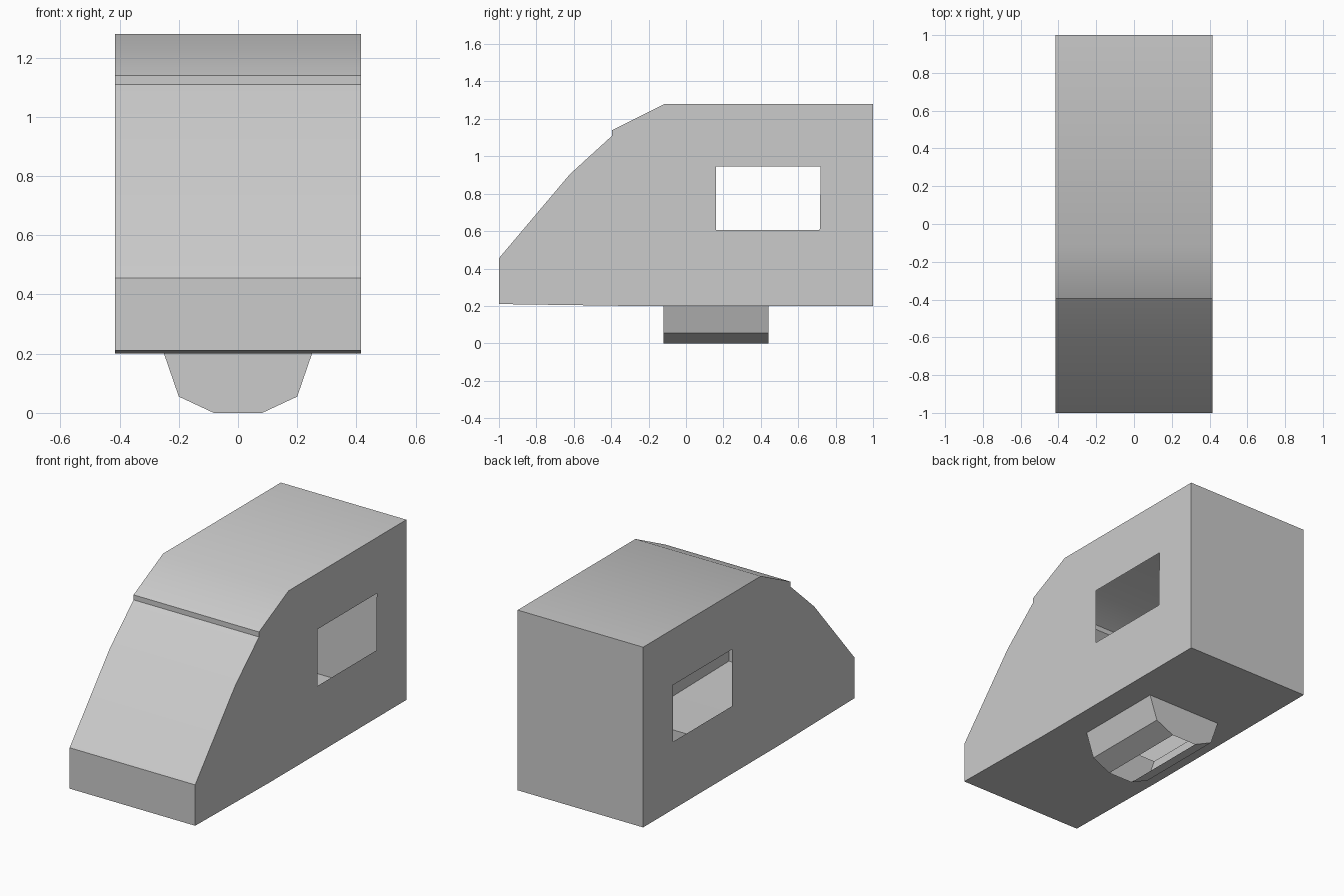
import bpy, bmesh
from mathutils import Vector

if "Cube" in bpy.data.objects:
    bpy.data.objects.remove(bpy.data.objects["Cube"])

HALF_W = 0.416


def finish(name, bm):
    bmesh.ops.remove_doubles(bm, verts=bm.verts, dist=0.0005)
    bmesh.ops.recalc_face_normals(bm, faces=bm.faces)
    mesh = bpy.data.meshes.new(name)
    bm.to_mesh(mesh)
    bm.free()
    obj = bpy.data.objects.new(name, mesh)
    bpy.context.collection.objects.link(obj)
    return obj


def plate(bm, outline, hole, normal):
    """Flat sheet with one opening."""
    edges = []
    for loop in (outline, hole):
        vs = [bm.verts.new(p) for p in loop]
        edges += [bm.edges.new((vs[i - 1], vs[i])) for i in range(len(vs))]
    bmesh.ops.triangle_fill(bm, edges=edges, use_beauty=True, normal=Vector(normal))


def rect(a0, a1, b0, b1):
    return [(a0, b0), (a1, b0), (a1, b1), (a0, b1)]


# Cab shell: side profile in (y, z), from front of flat floor round to its back
profile = [(-0.3, 0.2), (-1, 0.21), (-1, 0.455), (-0.62, 0.905), (-0.395, 1.11),
           (-0.395, 1.14), (-0.115, 1.28), (1, 1.28), (1, 0.2)]
window = [(0.16, 0.605), (0.715, 0.605), (0.72, 0.945), (0.16, 0.945)]

bm = bmesh.new()
for (y0, z0), (y1, z1) in zip(profile, profile[1:]):
    bm.faces.new([bm.verts.new(p) for p in (
        (-HALF_W, y0, z0), (HALF_W, y0, z0), (HALF_W, y1, z1), (-HALF_W, y1, z1))])

# Side walls with window openings
for x in (-HALF_W, HALF_W):
    plate(bm, [(x, y, z) for y, z in profile], [(x, y, z) for y, z in window], (1, 0, 0))

# Floor, open above the tray
plate(bm, [(x, y, 0.2) for x, y in rect(-HALF_W, HALF_W, -0.3, 1)],
      [(x, y, 0.2) for x, y in rect(-0.25, 0.25, -0.12, 0.44)], (0, 0, 1))
body = finish("cab_shell", bm)

# Smooth the roof and windscreen, keep the corners sharp
bpy.context.view_layer.objects.active = body
body.select_set(True)
bpy.ops.object.shade_smooth_by_angle(angle=0.56)

# Underside tray: tapered walls, two end caps, open at the bottom
section = [(0.25, 0.2), (0.2, 0.055), (0.082, 0)]
bm = bmesh.new()
for s in (-1, 1):
    for (x0, z0), (x1, z1) in zip(section, section[1:]):
        bm.faces.new([bm.verts.new(p) for p in (
            (s * x0, -0.12, z0), (s * x0, 0.44, z0), (s * x1, 0.44, z1), (s * x1, -0.12, z1))])
for y in (-0.12, 0.44):
    ring = section + [(-x, z) for x, z in reversed(section)]
    bm.faces.new([bm.verts.new((x, y, z)) for x, z in ring])
finish("underside_tray", bm)
